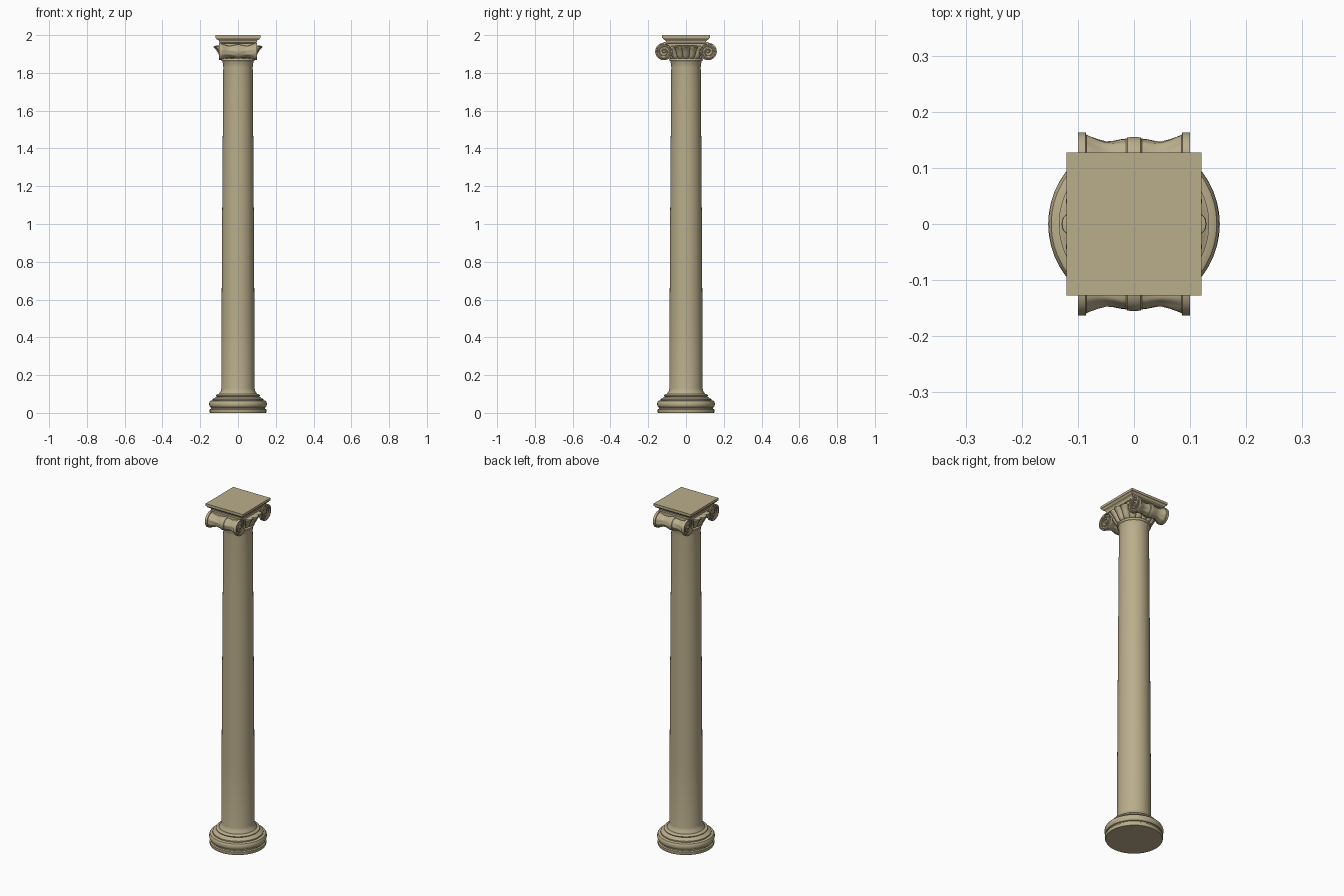
import bpy, bmesh, math
from mathutils import Matrix

if "Cube" in bpy.data.objects:
    bpy.data.objects.remove(bpy.data.objects["Cube"])

stone = bpy.data.materials.new("tan stone")
stone.diffuse_color = (0.49, 0.42, 0.26, 1)
stone.use_nodes = True
stone.node_tree.nodes["Principled BSDF"].inputs["Base Color"].default_value = stone.diffuse_color


def finish(name, mesh, angle=35):
    mesh.materials.clear()
    mesh.materials.append(stone)
    mesh.shade_smooth()
    mesh.set_sharp_from_angle(angle=math.radians(angle))
    ob = bpy.data.objects.new(name, mesh)
    bpy.context.collection.objects.link(ob)
    return ob


def lathe(name, profile, segs=40, mat=Matrix(), relief=None, phase=0.0, angle=35):
    """Revolve (radius, height) points about z; relief(a, h) scales the radius."""
    bm = bmesh.new()
    rings = []
    for r, h in profile:
        ring = []
        for i in range(segs):
            a = math.tau * i / segs + phase
            k = r * (relief(a, h) if relief else 1)
            ring.append(bm.verts.new((k * math.cos(a), k * math.sin(a), h)))
        rings.append(ring)
    for lo, hi in zip(rings, rings[1:]):
        for i in range(segs):
            j = (i + 1) % segs
            bm.faces.new((lo[i], lo[j], hi[j], hi[i]))
    bm.faces.new(rings[0][::-1])
    bm.faces.new(rings[-1])
    bm.transform(mat)
    bmesh.ops.recalc_face_normals(bm, faces=bm.faces)
    mesh = bpy.data.meshes.new(name)
    bm.to_mesh(mesh)
    bm.free()
    return finish(name, mesh, angle)


def torus_arc(r, z, bulge, half, n=6):
    """Half-round moulding, bottom to top."""
    return [(r + bulge * math.cos(t), z + half * math.sin(t))
            for t in (math.pi * (i / n - 0.5) for i in range(n + 1))]


# Round moulded base
base = [(0.148, 0), (0.15, 0.004), (0.15, 0.018), (0.144, 0.022), (0.144, 0.027)]
base += torus_arc(0.142, 0.047, 0.011, 0.019)
base += [(0.134, 0.067), (0.134, 0.074), (0.124, 0.078), (0.117, 0.084)]
base += torus_arc(0.108, 0.092, 0.009, 0.007)
base += [(0.1, 0.1), (0.096, 0.104)]
lathe("base", base, 48)

# Tapered shaft with flared foot and neck
lathe("shaft", [(0.1, 0.1), (0.098, 0.106), (0.091, 0.115), (0.088, 0.13), (0.087, 0.5),
                (0.084, 1.0), (0.0805, 1.5), (0.078, 1.83), (0.079, 1.85), (0.083, 1.858),
                (0.083, 1.865)], 40)

# Ring moulding under the capital
lathe("neck_ring", [(0.08, 1.86)] + torus_arc(0.082, 1.869, 0.007, 0.007) + [(0.08, 1.878)], 40)


# Flaring ring of carved leaves
def leaves(a, h):
    return 1 - 0.13 * (1 - abs(math.cos(8 * a))) ** 1.5


lathe("leaf_ring", [(0.084, 1.874), (0.093, 1.882), (0.1, 1.893), (0.106, 1.905), (0.113, 1.917),
                    (0.122, 1.929), (0.129, 1.936), (0.128, 1.941), (0.118, 1.944)],
      128, relief=leaves, angle=50)

# Square abacus and the block below it that joins the scrolls
q = math.pi / 4
s = math.sqrt(2)
lathe("abacus", [(w * s, z) for w, z in
                 [(0.098, 1.958), (0.1, 1.968), (0.104, 1.973), (0.112, 1.977), (0.116, 1.984),
                  (0.12, 1.986), (0.12, 2.0)]],
      4, Matrix.Diagonal((1, 1.06, 1, 1)), phase=q, angle=20)
lathe("scroll_band", [(0.093 * s, 1.938), (0.093 * s, 1.955), (0.097 * s, 1.957), (0.097 * s, 1.963)],
      4, Matrix.Diagonal((1, 1.22, 1, 1)), phase=q, angle=20)

# Waisted scroll rolls along x, with thick end plates and leaf relief
CY, CZ = 0.117, 1.913
half = [(0.034, -0.092), (0.039, -0.093), (0.041, -0.1), (0.046, -0.1), (0.046, -0.086),
        (0.042, -0.085), (0.039, -0.076), (0.034, -0.064), (0.030, -0.05), (0.030, -0.036),
        (0.033, -0.022), (0.034, -0.014), (0.037, -0.012), (0.038, -0.006)]
roll = half + [(r, -x) for r, x in reversed(half)]


def roll_leaf(a, h):
    if 0.015 < abs(h) < 0.083:
        return 1 + 0.035 * math.cos(8 * a + 40 * abs(h))
    return 1


def spiral(name, sx, sy):
    """Raised spiral fillet on a scroll end."""
    cu = bpy.data.curves.new(name, 'CURVE')
    cu.dimensions = '3D'
    cu.bevel_depth = 0.0035
    cu.bevel_resolution = 2
    cu.use_fill_caps = True
    sp = cu.splines.new('POLY')
    n = 60
    sp.points.add(n)
    for i, p in enumerate(sp.points):
        f = i / n
        t = f * math.tau * 2.25
        r = 0.042 * (1 - f) ** 0.9 + 0.009 * f
        p.co = (sx * 0.095, sy * (CY + r * math.sin(t)), CZ + r * math.cos(t), 1)
        p.radius = 1.2 - 0.4 * f
    tmp = bpy.data.objects.new(name + "_path", cu)
    bpy.context.collection.objects.link(tmp)
    dg = bpy.context.evaluated_depsgraph_get()
    mesh = bpy.data.meshes.new_from_object(tmp.evaluated_get(dg))
    bpy.data.objects.remove(tmp)
    finish(name, mesh, 50)


for sy, side in ((-1, "front"), (1, "back")):
    turn = Matrix.Translation((0, sy * CY, CZ)) @ Matrix.Rotation(math.pi / 2, 4, 'Y')
    lathe(side + "_scroll_roll", roll, 64, turn, relief=roll_leaf)
    for sx, end in ((-1, "left"), (1, "right")):
        spiral(f"{side}_{end}_spiral", sx, sy)
        # Domed eye of the scroll
        at = Matrix.Translation((sx * 0.09, sy * CY, CZ)) @ Matrix.Rotation(sx * math.pi / 2, 4, 'Y')
        lathe(f"{side}_{end}_eye", [(0.009, 0), (0.009, 0.005), (0.006, 0.009), (0.002, 0.01)], 16, at)
